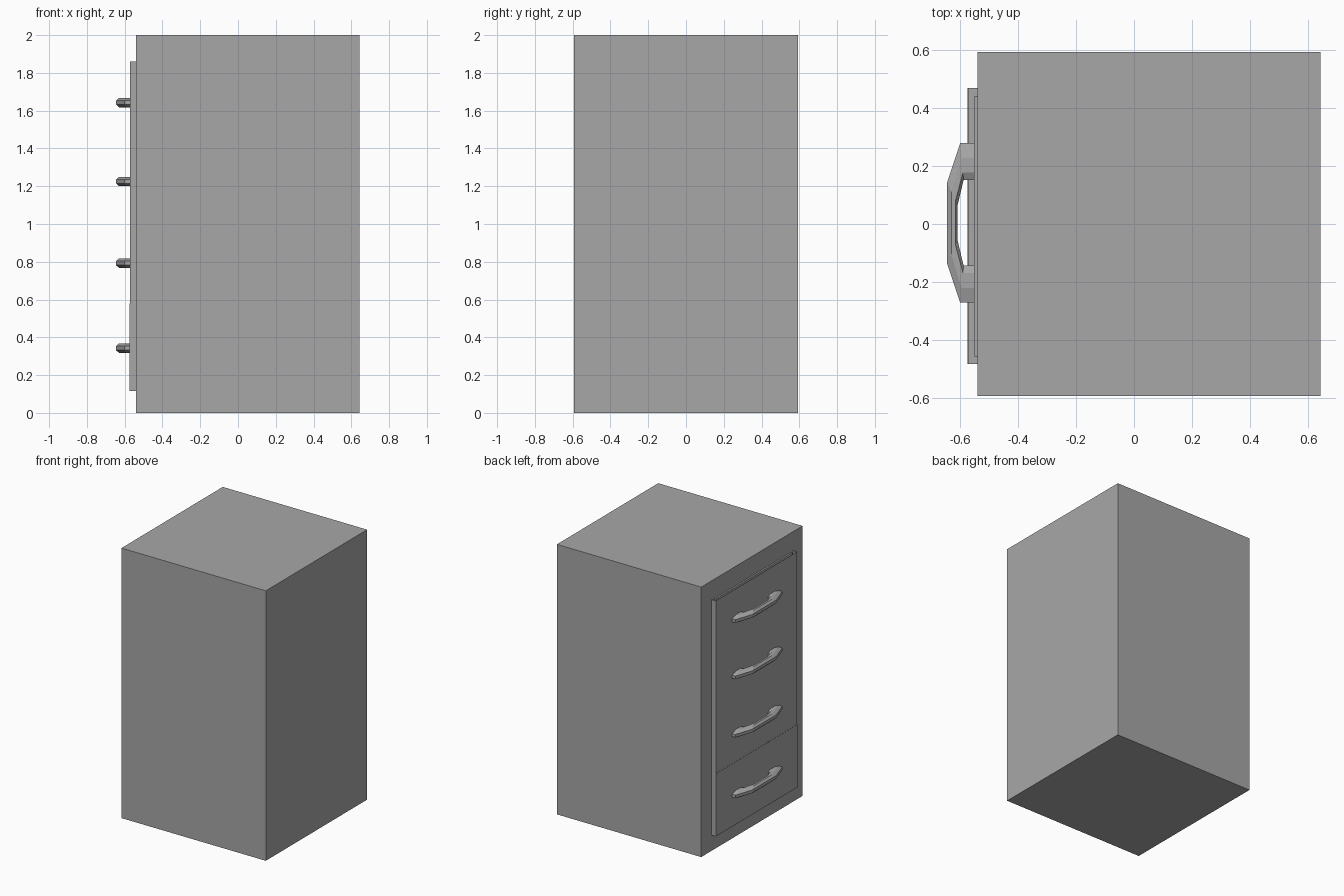
import bpy, bmesh

if "Cube" in bpy.data.objects:
    bpy.data.objects.remove(bpy.data.objects["Cube"])

# Mid-grey painted metal
grey = bpy.data.materials.new("grey_metal")
grey.diffuse_color = (0.39, 0.39, 0.39, 1)
grey.use_nodes = True
grey.node_tree.nodes["Principled BSDF"].inputs["Base Color"].default_value = grey.diffuse_color


def finish(name, bm):
    bmesh.ops.recalc_face_normals(bm, faces=bm.faces[:])
    me = bpy.data.meshes.new(name)
    bm.to_mesh(me)
    bm.free()
    me.materials.append(grey)
    ob = bpy.data.objects.new(name, me)
    bpy.context.collection.objects.link(ob)
    return ob


def box(name, lo, hi, open_top=False):
    bm = bmesh.new()
    bmesh.ops.create_cube(bm, size=1)
    for v in bm.verts:
        v.co = [(a + b) / 2 + c * (b - a) for a, b, c in zip(lo, hi, v.co)]
    if open_top:
        bm.normal_update()
        top = [f for f in bm.faces if f.normal.z > 0.9]
        bmesh.ops.delete(bm, geom=top, context='FACES')
    return finish(name, bm)


# Cabinet body
box("cabinet_body", (-0.54, -0.593, 0), (0.643, 0.593, 2))

# Drawer fronts: hollow shell over a slim backing board, with a bottom drawer
box("drawer_fronts", (-0.573, -0.483, 0.58), (-0.54, 0.47, 1.86), open_top=True)
box("bottom_drawer_front", (-0.574, -0.483, 0.115), (-0.54, 0.47, 0.58), open_top=True)
box("drawer_backing", (-0.552, -0.457, 0.15), (-0.54, 0.44, 1.857))

# Handle plan: outer and inner (x, y) at each station, mirrored across the middle
HALF = [((-0.545, 0.275), (-0.545, 0.148)),
        ((-0.600, 0.275), (-0.588, 0.148)),
        ((-0.645, 0.140), (-0.609, 0.060))]
STATIONS = HALF + [tuple((x, -y) for x, y in s) for s in reversed(HALF)]
# Eight-sided section: fraction from outer to inner, relative height
SECTION = [(0, 0.45), (0.4, 1), (0.8, 1), (1, 0.5),
           (1, -0.5), (0.8, -1), (0.4, -1), (0, -0.45)]


def handle(name, z):
    bm = bmesh.new()
    rings = []
    for (ox, oy), (ix, iy) in STATIONS:
        rings.append([bm.verts.new((ox + (ix - ox) * t, oy + (iy - oy) * t + 0.004,
                                    z + h * 0.025)) for t, h in SECTION])
    n = len(SECTION)
    for a, b in zip(rings, rings[1:]):
        for i in range(n):
            j = (i + 1) % n
            bm.faces.new((a[i], a[j], b[j], b[i]))
    bm.faces.new(rings[0])
    bm.faces.new(rings[-1][::-1])
    return finish(name, bm)


# One handle per drawer
for i, z in enumerate((0.343, 0.793, 1.225, 1.643), 1):
    handle(f"drawer_handle_{i}", z)
